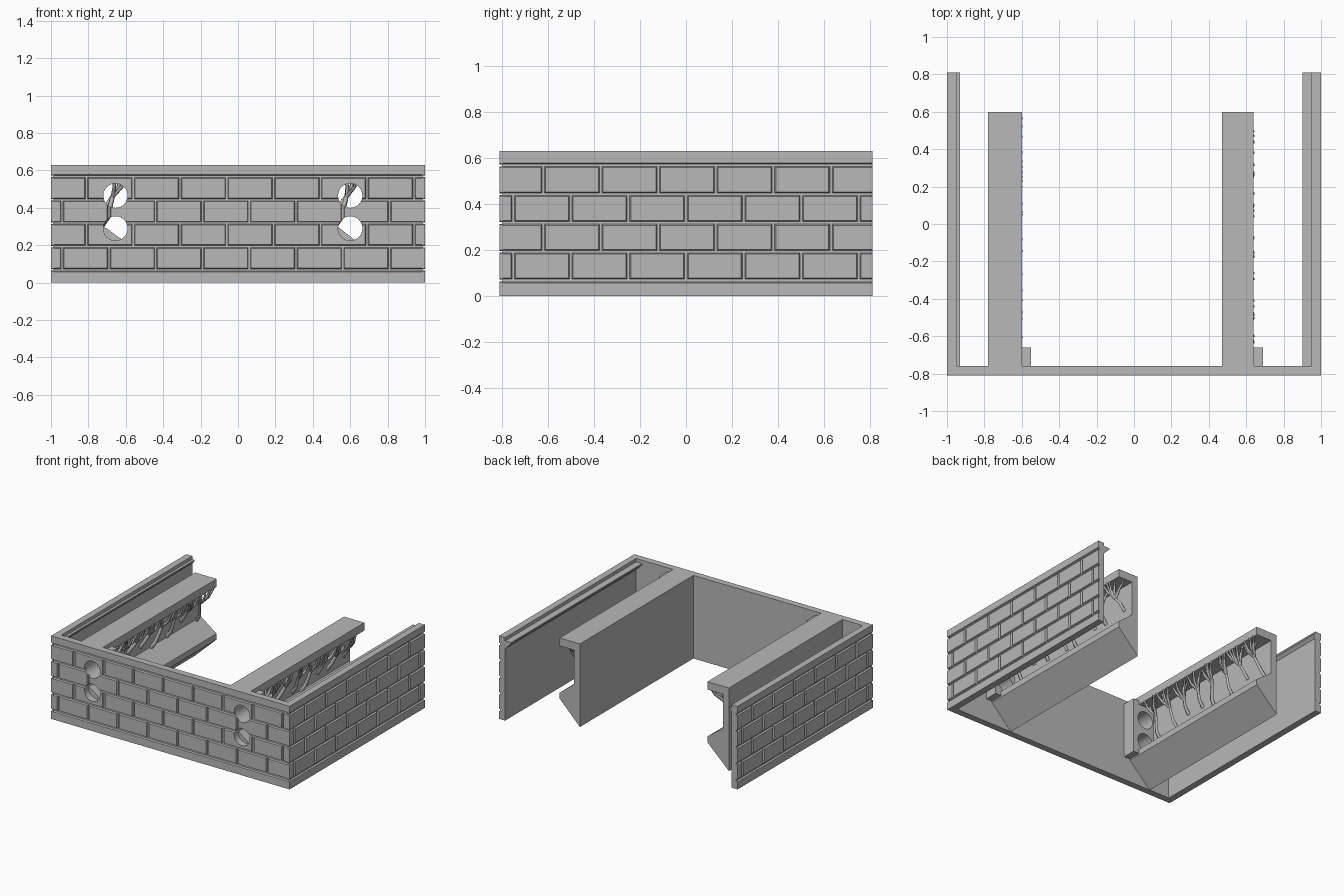
import bpy, bmesh, math, random
from mathutils import Vector

random.seed(4)
if "Cube" in bpy.data.objects:
    bpy.data.objects.remove(bpy.data.objects["Cube"], do_unlink=True)

stone = bpy.data.materials.new("stone_grey")
stone.use_nodes = True
grey = (0.48, 0.48, 0.48, 1)
stone.diffuse_color = grey
stone.node_tree.nodes["Principled BSDF"].inputs["Base Color"].default_value = grey

H, FRONT, BACK, T, DEPTH = 0.63, -0.81, 0.81, 0.05, 0.012
INNER = FRONT + T


def make_object(name, bm):
    bmesh.ops.recalc_face_normals(bm, faces=bm.faces)
    mesh = bpy.data.meshes.new(name)
    bm.to_mesh(mesh)
    bm.free()
    mesh.materials.append(stone)
    ob = bpy.data.objects.new(name, mesh)
    bpy.context.collection.objects.link(ob)
    return ob


def loft(bm, a, b):
    """Closed solid between two matching rings of points."""
    va, vb = [bm.verts.new(p) for p in a], [bm.verts.new(p) for p in b]
    bm.faces.new(va)
    bm.faces.new(vb[::-1])
    for i in range(len(va)):
        j = (i + 1) % len(va)
        bm.faces.new((va[i], vb[i], vb[j], va[j]))


def extrude_y(name, profile, y0, y1):
    bm = bmesh.new()
    loft(bm, [(x, y0, z) for x, z in profile], [(x, y1, z) for x, z in profile])
    return make_object(name, bm)


def box(name, x0, x1, y0, y1, z0, z1):
    return extrude_y(name, [(x0, z0), (x1, z0), (x1, z1), (x0, z1)], y0, y1)


def masonry(name, start, end, phases, place):
    """Chamfered bricks and edge bands; place(u, depth, z) maps to space."""
    bm = bmesh.new()

    def brick(u0, u1, z0, z1):
        c = 0.006
        a0, a1 = (u0 if u0 == start else u0 + c), (u1 if u1 == end else u1 - c)
        b0, b1 = (z0 if z0 == 0 else z0 + c), (z1 if z1 == H else z1 - c)
        base = [(u0, z0), (u1, z0), (u1, z1), (u0, z1)]
        face = [(a0, b0), (a1, b0), (a1, b1), (a0, b1)]
        loft(bm, [place(u, DEPTH + 0.004, z) for u, z in base],
             [place(u, 0, z) for u, z in face])

    brick(start, end, 0, 0.064)
    brick(start, end, 0.572, H)
    gap, pitch = 0.004, 0.25
    row_h = (0.568 - 0.068) / 4
    for row in range(4):
        z0 = 0.068 + row * row_h
        joints = [start]
        u = start + phases[row % 2]
        while u < end - 0.02:
            joints.append(u)
            u += pitch
        joints.append(end)
        for u0, u1 in zip(joints, joints[1:]):
            brick(u0 if u0 == start else u0 + gap, u1 if u1 == end else u1 - gap,
                  z0 + gap, z0 + row_h - gap)
    return make_object(name, bm)


# Walls: recessed cores with raised masonry
wall_core = box("front_wall", -1 + DEPTH, 1 - DEPTH, FRONT + DEPTH, INNER, 0, H)
front_bricks = masonry("front_bricks", -1, 1, (0.06, 0.19),
                       lambda u, d, z: (u, FRONT + d, z))
for side, label, reach in ((-1, "right", 0.02), (1, "left", 0.05)):
    xs = sorted((side * (1 - DEPTH), side * (1 - T)))
    box(label + "_wall", xs[0], xs[1], INNER, BACK, 0, H)
    masonry(label + "_bricks", FRONT, BACK, (0.06, 0.19),
            lambda u, d, z, s=side: (s * (1 - d), u, z))
    # Inner ledge with sloped underside
    w, tip = side * (1 - T + 0.005), side * (1 - T - reach)
    extrude_y(label + "_ledge", [(w, 0.605), (tip, 0.605), (tip, 0.595), (w, 0.59 - reach)],
              INNER, BACK)


def grow_supports(name, web, edge, y_start, y_end):
    """Branching struts rising from the channel web to the top flange."""
    curve = bpy.data.curves.new(name, "CURVE")
    curve.dimensions = "3D"
    curve.bevel_depth = 1.0
    curve.bevel_resolution = 0
    curve.use_fill_caps = True

    def strut(points, radii):
        s = curve.splines.new("POLY")
        s.points.add(len(points) - 1)
        for p, co, r in zip(s.points, points, radii):
            p.co = (*co, 1)
            p.radius = r

    trees = 8
    step = (y_end - y_start) / trees
    for i in range(trees):
        y = y_start + (i + 0.5) * step
        lean = random.uniform(-0.05, 0.05)
        root = Vector((web, y + lean, random.uniform(0.3, 0.38)))
        knee = Vector((web + 0.035, y + lean * 0.8, root.z + 0.05))
        fork = Vector((web + 0.06, y, 0.46))
        strut([root, knee, fork], [0.014, 0.014, 0.012])
        for k in range(5):
            out = edge - random.choice((0.0, 0.0, 0.03, 0.07))
            tip = Vector((out, y + (k - 2) * step * 0.22 + random.uniform(-0.01, 0.01), 0.575))
            mid = fork.lerp(tip, 0.55) + Vector((0.01, 0, -0.01))
            strut([fork, mid, tip], [0.011, 0.010, 0.007])
    ob = bpy.data.objects.new(name, curve)
    bpy.context.collection.objects.link(ob)
    curve.materials.append(stone)
    bpy.ops.object.select_all(action="DESELECT")
    ob.select_set(True)
    bpy.context.view_layer.objects.active = ob
    bpy.ops.object.convert(target="MESH")


# Channel beams, their perforated end blocks and support struts
drilled = [wall_core, front_bricks]
for label, x0, x1 in (("right", -0.78, -0.60), ("left", 0.47, 0.64)):
    web = x0 + 0.05
    extrude_y(label + "_beam",
              [(x0, 0), (x1, 0.17), (x1, 0.215), (web, 0.31),
               (web, 0.57), (x1, 0.57), (x1, H), (x0, H)], INNER, 0.6)
    drilled.append(box(label + "_end_block", web - 0.01, x1 + 0.05, INNER - 0.002, -0.66,
                       0.18, 0.6))
    grow_supports(label + "_supports", web, x1, -0.64, 0.57)

# Round holes through front wall and end blocks
bm = bmesh.new()
for x in (-0.655, 0.6):
    for z in (0.29, 0.465):
        ring = [(x + 0.065 * math.cos(a), z + 0.065 * math.sin(a))
                for a in (math.tau * i / 32 for i in range(32))]
        loft(bm, [(u, -0.9, v) for u, v in ring], [(u, -0.6, v) for u, v in ring])
cutter = make_object("hole_cutter", bm)
cutter.hide_render = True
for ob in drilled:
    mod = ob.modifiers.new("holes", "BOOLEAN")
    mod.operation, mod.solver, mod.object = "DIFFERENCE", "EXACT", cutter
    bpy.context.view_layer.objects.active = ob
    bpy.ops.object.modifier_apply(modifier=mod.name)
bpy.data.objects.remove(cutter, do_unlink=True)
